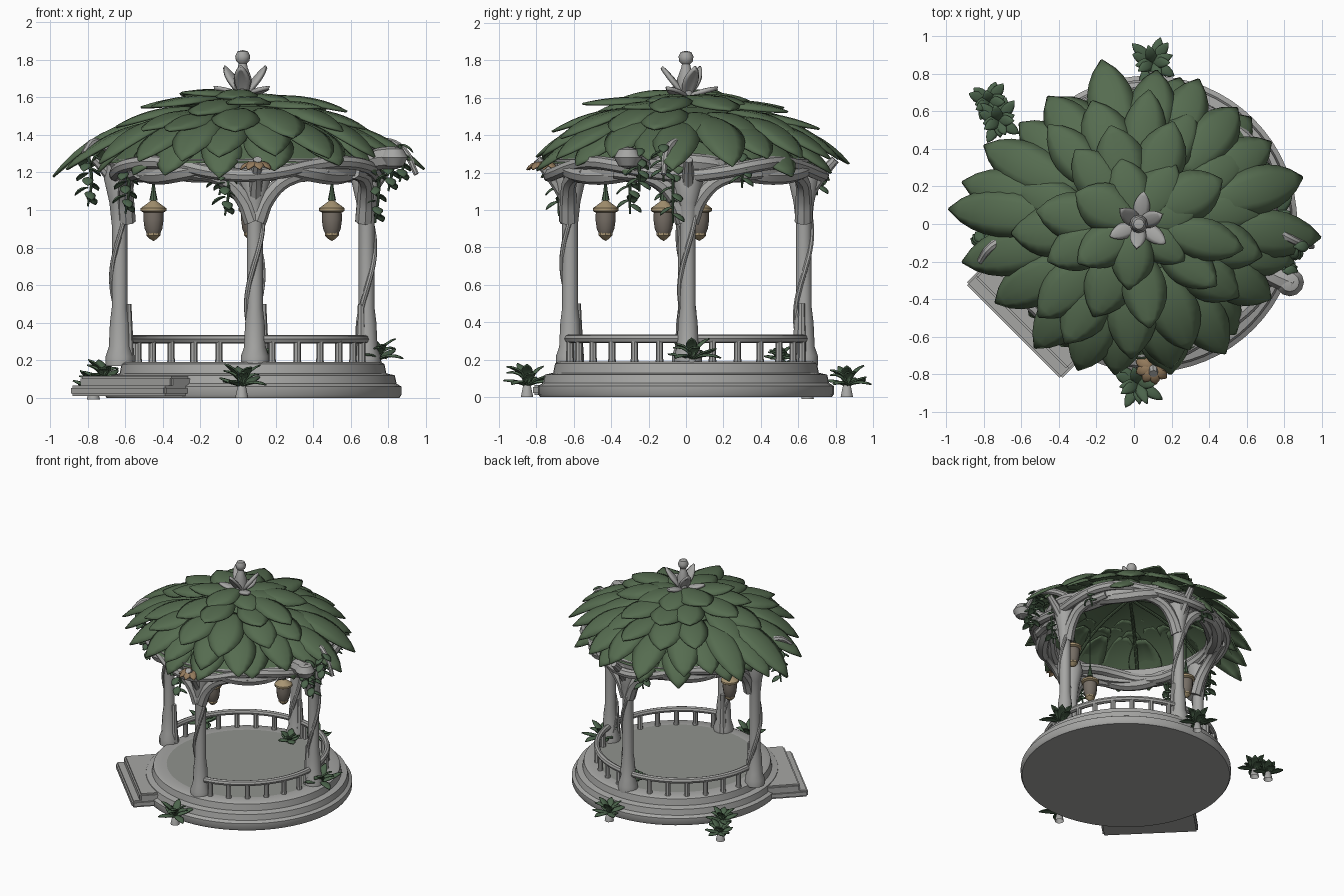
import bpy, bmesh, math, random
from math import sin, cos, pi, radians, atan2, hypot
from mathutils import Vector

random.seed(4)
if "Cube" in bpy.data.objects:
    bpy.data.objects.remove(bpy.data.objects["Cube"])


def material(name, rgb):
    m = bpy.data.materials.new(name)
    m.use_nodes = True
    m.diffuse_color = (*rgb, 1)
    m.node_tree.nodes["Principled BSDF"].inputs["Base Color"].default_value = (*rgb, 1)
    return m


STONE = material("grey_stone", (0.38, 0.38, 0.37))
FLOOR = material("floor_grey", (0.28, 0.29, 0.27))
LEAF = material("roof_leaf_green", (0.092, 0.15, 0.08))
PLANT = material("plant_green", (0.07, 0.125, 0.07))
GOLD = material("lantern_gold", (0.39, 0.3, 0.17))
GLASS = material("lantern_glass", (0.18, 0.155, 0.13))
TAN = material("dry_leaf_tan", (0.3, 0.2, 0.11))


def smooth(obj, angle=40):
    bpy.ops.object.select_all(action='DESELECT')
    obj.select_set(True)
    bpy.context.view_layer.objects.active = obj
    bpy.ops.object.shade_smooth_by_angle(angle=radians(angle))


def add_mesh(name, bm, mat, angle=40):
    bmesh.ops.recalc_face_normals(bm, faces=bm.faces)
    me = bpy.data.meshes.new(name)
    bm.to_mesh(me)
    bm.free()
    me.materials.append(mat)
    obj = bpy.data.objects.new(name, me)
    bpy.context.collection.objects.link(obj)
    smooth(obj, angle)
    return obj


def lathe(name, profile, mat, loc=(0, 0, 0), seg=16):
    bm = bmesh.new()
    vs = [bm.verts.new((r, 0, z)) for r, z in profile]
    es = [bm.edges.new(p) for p in zip(vs, vs[1:])]
    bmesh.ops.spin(bm, geom=vs + es, axis=(0, 0, 1), cent=(0, 0, 0), angle=2 * pi, steps=seg)
    bmesh.ops.remove_doubles(bm, verts=bm.verts, dist=1e-4)
    bmesh.ops.translate(bm, verts=bm.verts, vec=loc)
    return add_mesh(name, bm, mat)


def tube(name, pts, depth, mat, taper=1.0, closed=False):
    cu = bpy.data.curves.new(name, 'CURVE')
    cu.dimensions = '3D'
    cu.bevel_depth, cu.bevel_resolution, cu.resolution_u = depth, 2, 4
    cu.use_fill_caps = True
    sp = cu.splines.new('BEZIER')
    sp.bezier_points.add(len(pts) - 1)
    for i, (bp, p) in enumerate(zip(sp.bezier_points, pts)):
        bp.co = p
        bp.handle_left_type = bp.handle_right_type = 'AUTO'
        bp.radius = 1 + (taper - 1) * i / max(1, len(pts) - 1)
    sp.use_cyclic_u = closed
    cu.materials.append(mat)
    obj = bpy.data.objects.new(name, cu)
    bpy.context.collection.objects.link(obj)
    bpy.ops.object.select_all(action='DESELECT')
    obj.select_set(True)
    bpy.context.view_layer.objects.active = obj
    bpy.ops.object.convert(target='MESH')
    smooth(bpy.context.object)


def leaf(bm, base, az, length, width, p0, p1, cup=0.3, n=9):
    """Curved leaf; pitch goes from p0 to p1 degrees along its length."""
    pos, out, side = Vector(base), Vector((cos(az), sin(az), 0)), Vector((-sin(az), cos(az), 0))
    rows = []
    for i in range(n + 1):
        t = i / n
        a = radians(p0 + (p1 - p0) * t)
        w = width / 2 * (0.3 * (1 - t) ** 2 + sin(pi * t ** 1.2) ** 0.75 if t < 1 else 0.03)
        up = Vector((0, 0, cos(a))) - out * sin(a)
        rows.append([bm.verts.new(pos + side * s * w - up * w * cup * (s * s - (0.08 if s else -0.1)))
                     for s in (-1, -0.5, 0, 0.5, 1)])
        pos = pos + (out * cos(a) + Vector((0, 0, sin(a)))) * length / n
    for a, b in zip(rows, rows[1:]):
        for k in range(4):
            bm.faces.new((a[k], a[k + 1], b[k + 1], b[k]))


def leaves_object(name, bm, mat, thick=0.012):
    obj = add_mesh(name, bm, mat, 60)
    mod = obj.modifiers.new("thickness", 'SOLIDIFY')
    mod.thickness = thick
    mod.offset = 0


def ring_point(az, r, z, cx=0.04):
    return Vector((cx + r * cos(az), r * sin(az), z))


# Round stepped base, floor and entrance step
lathe("base", [(0, 0), (0.78, 0), (0.79, 0.015), (0.79, 0.06), (0.765, 0.075), (0.755, 0.12),
               (0.71, 0.13), (0.70, 0.18), (0.68, 0.19), (0.6, 0.19)], STONE, (0.08, 0, 0), 64)
lathe("floor", [(0.6, 0.19), (0, 0.19)], FLOOR, (0.08, 0, 0), 64)


def step(name, reach, size, z0, z1):
    bm = bmesh.new()
    bmesh.ops.create_cube(bm, size=1)
    for v in bm.verts:
        x, y = reach - 0.2 + v.co.x * 0.4, v.co.y * size - 0.05
        v.co = ((x - y) * -0.707, (x + y) * -0.707, (z0 + z1) / 2 + v.co.z * (z1 - z0))
    bm.normal_update()
    bmesh.ops.bevel(bm, geom=bm.edges, offset=0.012, segments=2, affect='EDGES')
    add_mesh(name, bm, STONE)


step("entrance_step_lower", 0.86, 0.72, 0.01, 0.065)
step("entrance_step_upper", 0.80, 0.70, 0.05, 0.115)

# Posts with climbing stems and spreading branches
posts = [(-0.63, 0), (0.09, -0.62), (0.685, 0.01), (0.09, 0.63)]
for i, (x, y) in enumerate(posts):
    lathe("post", [(0, 0.17), (0.075, 0.17), (0.075, 0.22), (0.058, 0.27), (0.052, 0.4), (0.042, 0.48),
                   (0.042, 0.92), (0.055, 1.04), (0.085, 1.17), (0.07, 1.24), (0, 1.24)], STONE, (x, y, 0), 12)
    az = atan2(y, x - 0.04)
    climb = [(x + 0.043 * cos(a * 0.7 + i), y + 0.043 * sin(a * 0.7 + i), 0.19 + 0.1 * a) for a in range(10)]
    tube("climbing_stem", climb, 0.017, STONE, 0.7)
    tube("root_stump", [(x + 0.045 * cos(2 * i), y + 0.045 * sin(2 * i), z) for z in (0.19, 0.32, 0.5)],
         0.035, STONE, 0.5)
    for s in (-1, 1):
        arm = [ring_point(az + s * d, 0.63 + d * 0.1, z) for d, z in
               ((0.02, 0.94), (0.1, 1.06), (0.26, 1.16), (0.6, 1.2))]
        tube("arch_branch", arm, 0.048, STONE, 0.7)
    tube("eave_branch", [ring_point(az, r, z) for r, z in ((0.63, 1.05), (0.72, 1.18), (0.8, 1.27))],
         0.04, STONE, 0.6)

# Ring beam wrapped in braided branches
lathe("ring_wall", [(0.62, 1.18), (0.70, 1.18), (0.71, 1.27), (0.62, 1.29), (0.62, 1.18)], STONE, (0.04, 0, 0), 48)
for ph, r, d in ((0, 0.66, 0.05), (pi, 0.71, 0.036), (pi / 2, 0.62, 0.04)):
    tube("ring_beam", [ring_point(k * pi / 12, r + 0.02 * cos(6 * k * pi / 12 + ph),
                                  1.22 + 0.035 * cos(k * pi / 3 + ph)) for k in range(24)], d, STONE, closed=True)
tube("broken_branch", [(0.62, -0.18, 1.2), (0.74, -0.27, 1.27), (0.85, -0.32, 1.28)], 0.055, STONE, 1.1)
lathe("branch_knot", [(0, -0.06), (0.05, -0.045), (0.075, 0), (0.05, 0.045), (0, 0.06)], STONE, (0.83, -0.31, 1.28), 12)
tube("drooping_branch", [(0.62, 0.05, 1.3), (0.78, -0.05, 1.36), (0.88, -0.1, 1.32), (0.95, -0.12, 1.19)],
     0.03, STONE, 0.5)
tube("left_branch", [(-0.6, -0.05, 1.25), (-0.76, -0.12, 1.36), (-0.82, -0.2, 1.3)], 0.03, STONE, 0.6)

# Railing on three quarters of the floor
tube("handrail", [ring_point(radians(-88 + 266 * k / 24), 0.635, 0.312) for k in range(25)], 0.023, STONE)
for q in range(3):
    for k in range(1, 7):
        p = ring_point(-pi / 2 + (q + k / 7) * pi / 2, 0.635, 0)
        lathe("baluster", [(0.023, 0.18), (0.019, 0.21), (0.019, 0.31)], STONE, p, 8)

# Roof shell with ribs
lathe("roof_shell", [(0.72, 1.25), (0.6, 1.37), (0.4, 1.48), (0.15, 1.55), (0, 1.57)], LEAF, (0.03, 0, 0), 32)
for k in range(8):
    tube("roof_rib", [ring_point(k * pi / 4, r, z) for r, z in ((0.68, 1.25), (0.57, 1.35), (0.38, 1.46), (0.03, 1.54))],
         0.012, LEAF)

# Outer roof leaves, each reaching one tip on the eave
tips = [(0.98, -0.07), (0.9, 0.25), (0.72, 0.43), (0.55, 0.62), (0.34, 0.76), (0.12, 0.82), (-0.17, 0.86),
        (-0.46, 0.68), (-0.6, 0.53), (-0.8, 0.42), (-0.9, 0.22), (-0.99, 0.08), (-0.9, -0.2), (-0.74, -0.42),
        (-0.52, -0.65), (-0.3, -0.78), (-0.1, -0.79), (0.2, -0.77), (0.48, -0.68), (0.73, -0.4), (0.84, -0.2)]
bm = bmesh.new()
for k, (x, y) in enumerate(tips):
    az, reach = atan2(y, x - 0.03), hypot(x - 0.03, y)
    leaf(bm, ring_point(az, 0.36, 1.475 + 0.02 * (k % 2), 0.03), az, (reach - 0.36) / 0.87, 0.235, 0, -52 - 6 * (k % 2))

# Drooping under layer and upper layers: count, radius, height, length, width, pitches
layers = [(15, 0.42, 1.45, 0.46, 0.22, -10, -66), (14, 0.26, 1.53, 0.47, 0.22, 4, -38),
          (10, 0.13, 1.585, 0.43, 0.22, 8, -24), (7, 0.02, 1.61, 0.33, 0.21, 12, -20)]
for j, (count, r, z, length, w, p0, p1) in enumerate(layers):
    for k in range(count):
        az = (k + 0.37 * j + random.uniform(-0.2, 0.2)) * 2 * pi / count
        leaf(bm, ring_point(az, r, z + random.uniform(-0.02, 0.02), 0.02), az + random.uniform(-0.1, 0.1),
             length + random.uniform(-0.04, 0.04), w * random.uniform(0.9, 1.15), p0, p1 + random.uniform(-10, 10))
leaves_object("roof_leaves", bm, LEAF)

# Finial with upright stone leaves
lathe("finial", [(0, 1.56), (0.06, 1.57), (0.042, 1.64), (0.048, 1.7), (0.026, 1.76), (0.022, 1.78),
                 (0.036, 1.795), (0.04, 1.82), (0.028, 1.845), (0, 1.852)], STONE, (0.025, 0, 0), 12)
bm = bmesh.new()
for k in range(6):
    leaf(bm, (0.03, 0, 1.6), k * pi / 3 + 0.4, 0.21 - 0.03 * (k % 2), 0.075, 60 - 30 * (k % 2), 40 - 40 * (k % 2))
leaves_object("finial_leaves", bm, STONE, 0.02)

# Hanging lanterns
for x, y in ((-0.45, 0.07), (0.5, -0.12), (0.07, -0.43)):
    at = (x, y, 0)
    lathe("lantern_cap", [(0, 1.06), (0.02, 1.045), (0.04, 1.03), (0.068, 1.01), (0.068, 0.995), (0.05, 0.985),
                          (0, 0.985)], GOLD, at, 12)
    lathe("lantern_body", [(0, 0.99), (0.052, 0.99), (0.054, 0.95), (0.047, 0.9), (0.036, 0.875), (0, 0.875)], GLASS, at, 12)
    lathe("lantern_tip", [(0.038, 0.88), (0.038, 0.865), (0.018, 0.845), (0, 0.835)], GOLD, at, 8)
    lathe("lantern_hook", [(0.022, 1.05), (0.012, 1.1), (0.004, 1.16), (0.004, 1.5)], PLANT, at, 8)

# Ground plants and plants by the posts
plants = [(0.02, -0.85, 0.06, 0.17), (0.1, 0.86, 0.06, 0.15), (-0.72, 0.55, 0.1, 0.14), (-0.77, 0.65, 0.05, 0.13),
          (0.74, 0.03, 0.2, 0.17), (0.12, 0.5, 0.2, 0.1)]
bm = bmesh.new()
for x, y, z, size in plants:
    lathe("plant_foot", [(0.035, z - 0.06), (0.022, z), (0, z + 0.02)], STONE, (x, y, 0), 10)
    for k in range(13):
        leaf(bm, (x, y, z), k * 2.4, size * random.uniform(0.8, 1.05), 0.055,
             80 - 50 * (k % 2), 5 - 40 * (k % 3) / 2, n=6)
leaves_object("plant_leaves", bm, PLANT, 0.008)

# Vines hanging from the eaves: x, y, top, bottom
vines = [(-0.8, -0.1, 1.3, 1.02), (-0.07, -0.68, 1.25, 0.97), (0.73, -0.07, 1.3, 0.93), (0.8, -0.25, 1.33, 1.1),
         (-0.1, 0.7, 1.28, 1.08), (-0.6, -0.3, 1.25, 0.98), (0.66, 0.3, 1.3, 1.12), (0.86, -0.12, 1.35, 1.15)]
bm = bmesh.new()
for x, y, top, low in vines:
    tube("vine_stem", [(x, y, top), (x + 0.02, y, (top + low) / 2), (x, y, low)], 0.011, PLANT, 0.5)
    for k in range(10):
        leaf(bm, (x, y, top + (low + 0.05 - top) * k / 9), k * 2.2, 0.09, 0.055, 0, -78, n=5)
leaves_object("vine_leaves", bm, PLANT, 0.006)

# Dry leaf cluster on the front eave
bm = bmesh.new()
for k in range(9):
    leaf(bm, (0.1, -0.76, 1.25), k * 2 * pi / 9, 0.11, 0.055, 15, -75, n=5)
leaves_object("dry_leaves", bm, TAN, 0.008)
